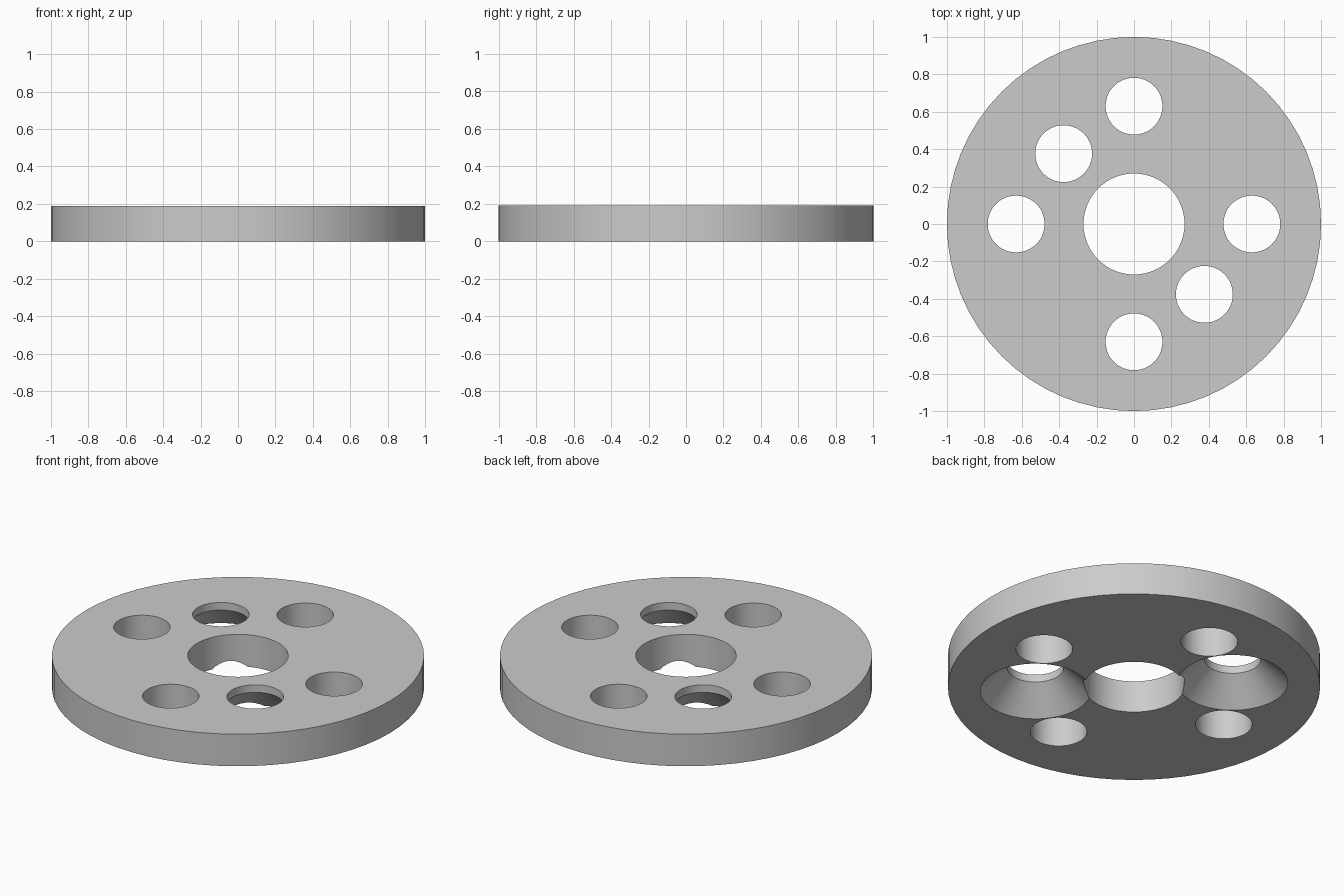
import bpy
import bmesh
from math import radians, cos, sin, tau

cube = bpy.data.objects.get("Cube")
if cube:
    bpy.data.objects.remove(cube, do_unlink=True)

THICK = 0.19
BORE_R = 0.27
HOLE_R = 0.152
SINK_R = 0.297
LIP_Z = 0.145      # top of the countersink cone
OVER = 0.02        # how far cutters reach past the faces

grey = bpy.data.materials.new("light grey")
grey.use_nodes = True
colour = (0.6, 0.6, 0.6, 1)
grey.diffuse_color = colour
grey.node_tree.nodes["Principled BSDF"].inputs["Base Color"].default_value = colour


def turned(name, profile, sides, x=0, y=0):
    """Closed solid from (radius, height) pairs listed bottom to top."""
    bm = bmesh.new()
    rings = [[bm.verts.new((x + r * cos(tau * i / sides), y + r * sin(tau * i / sides), z))
              for i in range(sides)] for r, z in profile]
    for low, high in zip(rings, rings[1:]):
        for i in range(sides):
            j = (i + 1) % sides
            bm.faces.new((low[i], low[j], high[j], high[i]))
    bm.faces.new(rings[0][::-1])
    bm.faces.new(rings[-1])
    mesh = bpy.data.meshes.new(name)
    bm.to_mesh(mesh)
    bm.free()
    mesh.materials.append(grey)
    obj = bpy.data.objects.new(name, mesh)
    bpy.context.collection.objects.link(obj)
    return obj


# Round plate
disc = turned("disc_plate", [(1, 0), (1, THICK)], 64)


def straight(r):
    return [(r, -OVER), (r, THICK + OVER)]


# Centre bore and four plain holes
cutters = [turned("bore_cutter", straight(BORE_R), 64)]
for k in range(4):
    a = tau * k / 4
    cutters.append(turned("hole_cutter", straight(HOLE_R), 48, 0.63 * cos(a), 0.63 * sin(a)))

# Two diagonal holes, countersunk from below
slope = (SINK_R - HOLE_R) / LIP_Z
sink = [(SINK_R + OVER * slope, -OVER), (HOLE_R, LIP_Z), (HOLE_R, THICK + OVER)]
for s in (1, -1):
    cutters.append(turned("countersink_cutter", sink, 48, s * 0.376, -s * 0.376))

# Cut the plate, then drop the cutters
bpy.ops.object.select_all(action='DESELECT')
bpy.context.view_layer.objects.active = disc
disc.select_set(True)
for cutter in cutters:
    cutter.hide_render = True
    mod = disc.modifiers.new("cut", 'BOOLEAN')
    mod.operation = 'DIFFERENCE'
    mod.solver = 'EXACT'
    mod.object = cutter
    bpy.ops.object.modifier_apply(modifier=mod.name)
    bpy.data.objects.remove(cutter, do_unlink=True)

bpy.ops.object.shade_smooth_by_angle(angle=radians(30))
